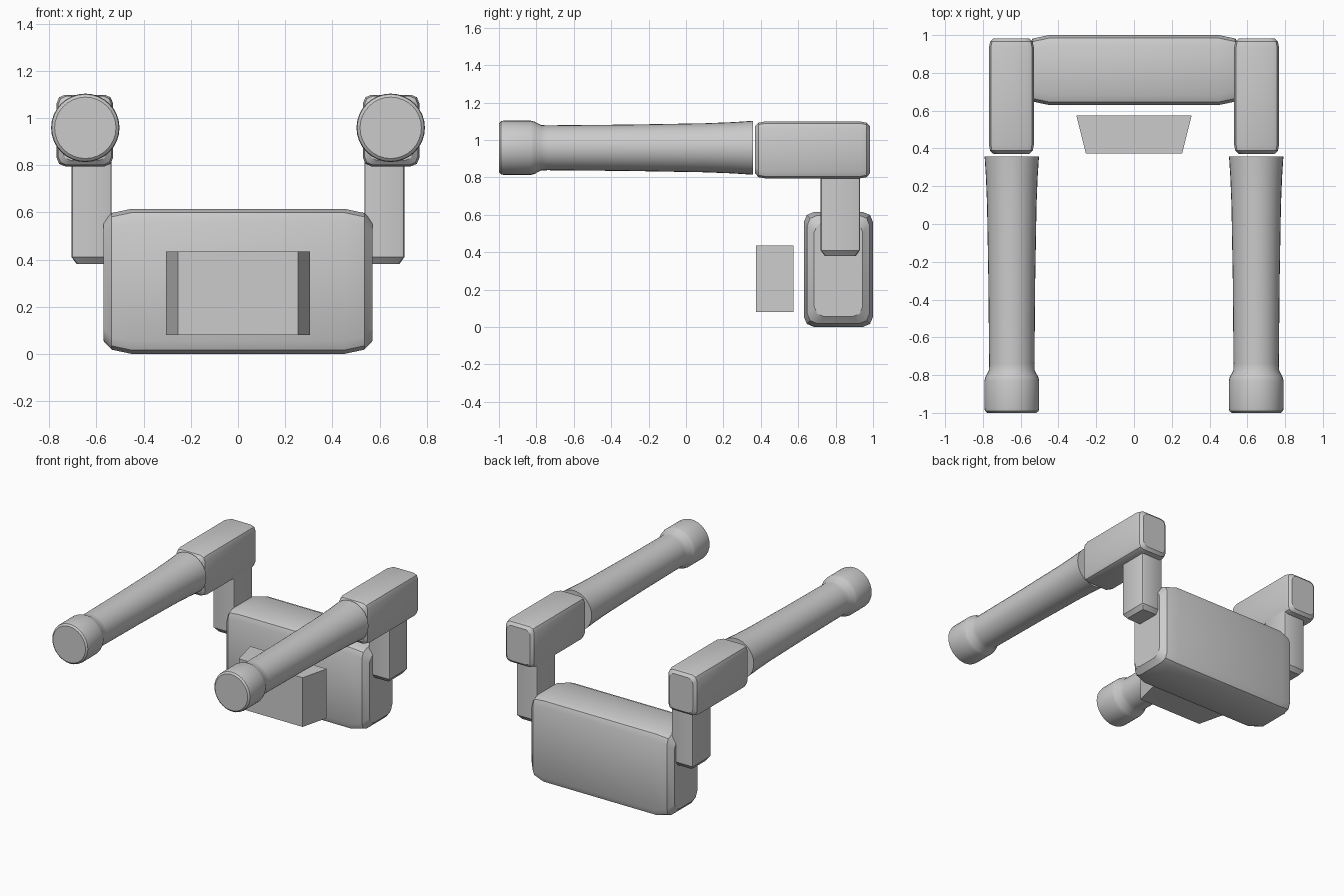
import bpy, bmesh, math
from mathutils import Vector

cube = bpy.data.objects.get("Cube")
if cube:
    bpy.data.objects.remove(cube, do_unlink=True)

grey = bpy.data.materials.new("plain grey")
grey.use_nodes = True
grey.diffuse_color = (0.6, 0.6, 0.6, 1)
grey.node_tree.nodes["Principled BSDF"].inputs["Base Color"].default_value = grey.diffuse_color


def loft(name, rings, smooth=30):
    """Skin a list of equal-length rings and cap both ends."""
    bm = bmesh.new()
    loops = [[bm.verts.new(p) for p in ring] for ring in rings]
    n = len(loops[0])
    for a, b in zip(loops, loops[1:]):
        for i in range(n):
            j = (i + 1) % n
            bm.faces.new((a[i], a[j], b[j], b[i]))
    bm.faces.new(loops[0])
    bm.faces.new(loops[-1])
    bmesh.ops.recalc_face_normals(bm, faces=bm.faces)
    mesh = bpy.data.meshes.new(name)
    bm.to_mesh(mesh)
    bm.free()
    mesh.materials.append(grey)
    obj = bpy.data.objects.new(name, mesh)
    bpy.context.collection.objects.link(obj)
    if smooth:
        bpy.ops.object.select_all(action='DESELECT')
        obj.select_set(True)
        bpy.context.view_layer.objects.active = obj
        bpy.ops.object.shade_smooth_by_angle(angle=math.radians(smooth))
    return obj


def rounded_box(name, lo, hi, axis, corner, ends, smooth=30):
    """Box with rounded long edges; ends lists (depth, inset) from each tip inward."""
    lo, hi = Vector(lo), Vector(hi)
    mid, half = (lo + hi) / 2, (hi - lo) / 2
    u, v = [i for i in range(3) if i != axis]
    L = half[axis]
    stations = [(-L + d, s) for d, s in ends] + [(L - d, s) for d, s in reversed(ends)]
    rings = []
    for t, inset in stations:
        ring = []
        for q, (su, sv) in enumerate(((1, 1), (-1, 1), (-1, -1), (1, -1))):
            for k in range(3):
                ang = math.radians(90 * q + 45 * k)
                p = mid.copy()
                p[axis] += t
                p[u] += su * (half[u] - inset - corner) + corner * math.cos(ang)
                p[v] += sv * (half[v] - inset - corner) + corner * math.sin(ang)
                ring.append(p)
        rings.append(ring)
    return loft(name, rings, smooth)


# Main body across the back
rounded_box("body", (-0.57, 0.63, 0), (0.57, 1, 0.615), 0, 0.055,
            [(0, 0.055), (0.035, 0.018), (0.12, 0)])

# Front block, narrowing towards the front
loft("front_block", [[(-w, y, 0.08), (w, y, 0.08), (w, y, 0.435), (-w, y, 0.435)]
                     for w, y in ((0.255, 0.373), (0.305, 0.575))], 0)

# Handle outline as (y, radius)
HANDLE = [(-1, 0.13), (-0.99, 0.142), (-0.975, 0.145), (-0.83, 0.145), (-0.81, 0.14),
          (-0.775, 0.121), (-0.74, 0.12), (-0.3, 0.124), (0.1, 0.131), (0.25, 0.137), (0.357, 0.144)]

for side, s in (("left", 1), ("right", -1)):
    def span(a, b):
        return sorted((s * a, s * b))

    # Upright post
    x0, x1 = span(0.535, 0.705)
    rounded_box(side + "_post", (x0, 0.72, 0.38), (x1, 0.93, 0.85), 2, 0.012,
                [(0, 0.022), (0.03, 0)])
    # Arm block on the post
    x0, x1 = span(0.53, 0.768)
    rounded_box(side + "_arm", (x0, 0.37, 0.795), (x1, 0.983, 1.098), 1, 0.035,
                [(0, 0.025), (0.018, 0.006), (0.05, 0)])
    # Round handle
    loft(side + "_handle", [[(s * 0.647 + r * math.cos(math.tau * i / 32), y,
                              0.958 + r * math.sin(math.tau * i / 32)) for i in range(32)]
                            for y, r in HANDLE])
